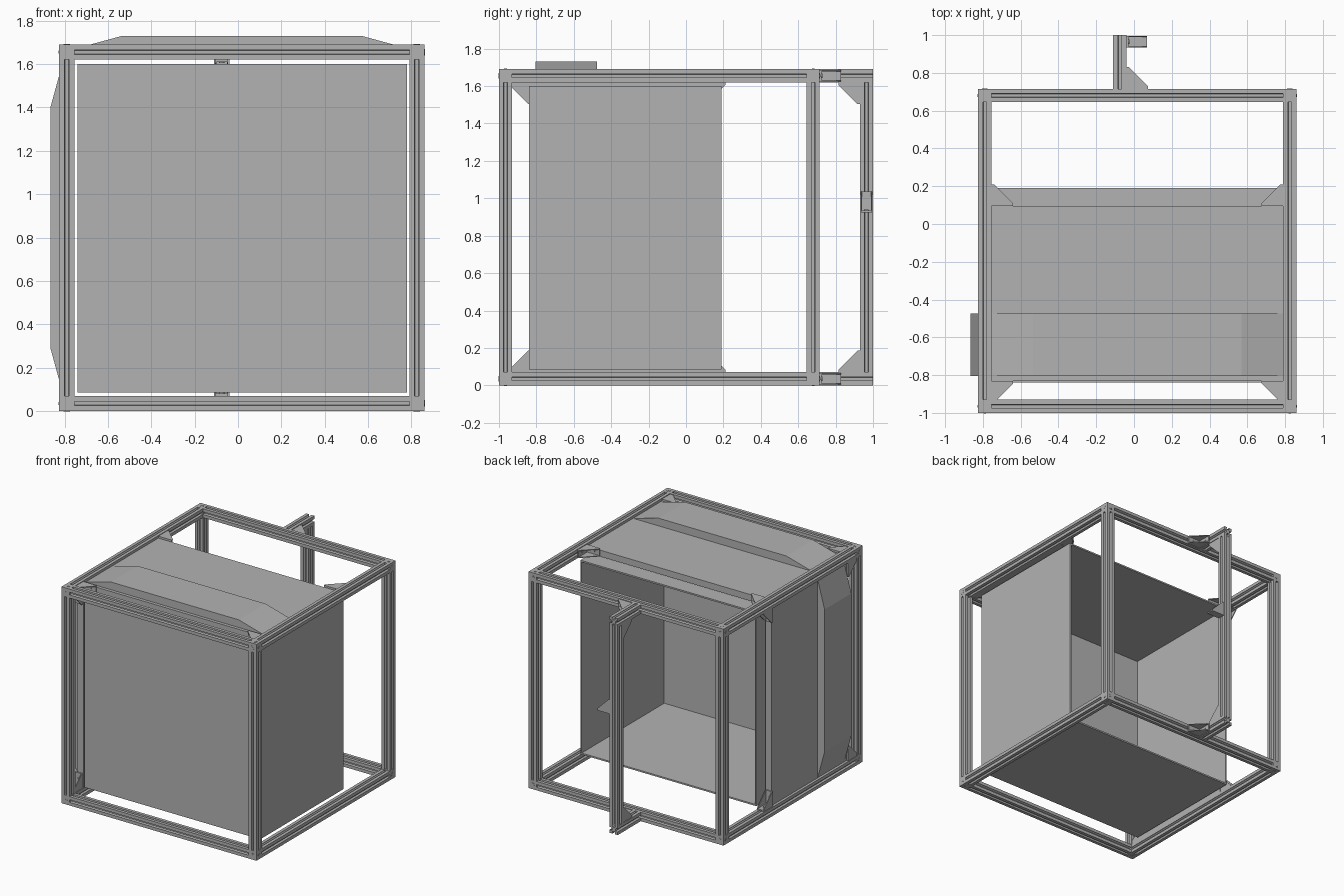
import bpy
import bmesh
from math import pi
from mathutils import Vector, Matrix

cube = bpy.data.objects.get("Cube")
if cube:
    bpy.data.objects.remove(cube, do_unlink=True)

grey = bpy.data.materials.new("light_grey")
grey.use_nodes = True
grey.diffuse_color = (0.45, 0.45, 0.45, 1)
grey.node_tree.nodes["Principled BSDF"].inputs["Base Color"].default_value = (0.45, 0.45, 0.45, 1)

X, Y, Z = Vector((1, 0, 0)), Vector((0, 1, 0)), Vector((0, 0, 1))
T = 0.07                      # width of the frame bars
H = T / 2
LEFT, RIGHT = -0.79, 0.825    # centre lines of the frame
FRONT, BACK = -0.965, 0.68
LOW, HIGH = H, 1.655


def finish(name, bm):
    bmesh.ops.recalc_face_normals(bm, faces=bm.faces)
    mesh = bpy.data.meshes.new(name)
    bm.to_mesh(mesh)
    bm.free()
    mesh.materials.append(grey)
    obj = bpy.data.objects.new(name, mesh)
    bpy.context.collection.objects.link(obj)
    return obj


def add_prism(bm, points, origin, u, v, sweep):
    """Extrude a 2D outline, drawn along u and v, by the sweep vector."""
    verts = [bm.verts.new(origin + u * a + v * b) for a, b in points]
    face = bm.faces.new(verts)
    out = bmesh.ops.extrude_face_region(bm, geom=[face], use_keep_orig=True)
    moved = [g for g in out["geom"] if isinstance(g, bmesh.types.BMVert)]
    bmesh.ops.translate(bm, verts=moved, vec=sweep)


def add_box(bm, lo, hi):
    lo, hi = Vector(lo), Vector(hi)
    mat = Matrix.Translation((lo + hi) / 2) @ Matrix.Diagonal((*(hi - lo), 1))
    bmesh.ops.create_cube(bm, size=1, matrix=mat)


def add_disc(bm, centre, axis, radius, depth):
    rot = axis.to_track_quat("Z", "Y").to_matrix().to_4x4()
    bmesh.ops.create_cone(bm, cap_ends=True, segments=16, radius1=radius, radius2=radius,
                          depth=depth, matrix=Matrix.Translation(centre) @ rot)


# Slotted bar cross-section: one side repeated four times
side = [(-H, H), (-0.01, H), (-0.01, 0.029), (-0.016, 0.029), (-0.008, 0.016),
        (0.008, 0.016), (0.016, 0.029), (0.01, 0.029), (0.01, H)]
section = []
for turn in range(4):
    rot = Matrix.Rotation(-turn * pi / 2, 2)
    section += [tuple(rot @ Vector(p)) for p in side]


def bar(name, start, end):
    start, end = Vector(start), Vector(end)
    d = (end - start).normalized()
    u = Y if abs(d.x) > 0.5 else X
    bm = bmesh.new()
    add_prism(bm, section, start, u, d.cross(u), end - start)
    finish(name, bm)


def bracket(name, origin, u, v, w, size=0.115, width=0.06):
    """Corner bracket: two legs along u and v, with a cheek on each edge along w."""
    o, t, lip = Vector(origin), 0.01, 0.014
    bm = bmesh.new()
    angle = [(0, 0), (size, 0), (size, t), (t, t), (t, size), (0, size)]
    cheek = [(0, 0), (size, 0), (size, lip), (lip, size), (0, size)]
    add_prism(bm, angle, o, u, v, w * width)
    for offset in (0, width - 0.006):
        add_prism(bm, cheek, o + w * offset, u, v, w * 0.006)
    # screw heads on the legs
    for a, b in ((u, v), (v, u)):
        add_disc(bm, o + a * 0.065 + w * width / 2 + b * (t + 0.002), b, 0.012, 0.006)
    finish(name, bm)


# Frame bars
for y, yn in ((FRONT, "front"), (BACK, "back")):
    for z, zn in ((LOW, "bottom"), (HIGH, "top")):
        bar(f"{yn}_{zn}_bar", (LEFT + H, y, z), (RIGHT - H, y, z))
for x, xn in ((LEFT, "right"), (RIGHT, "left")):
    for z, zn in ((LOW, "bottom"), (HIGH, "top")):
        bar(f"{xn}_{zn}_bar", (x, FRONT + H, z), (x, BACK - H, z))
    for y, yn in ((FRONT, "front"), (BACK, "back")):
        bar(f"{xn}_{yn}_post", (x, y, LOW + H), (x, y, HIGH - H))

# Corner blocks with a round screw hole on every outer face
bm = bmesh.new()
for x, sx in ((LEFT, -1), (RIGHT, 1)):
    for y, sy in ((FRONT, -1), (BACK, 1)):
        for z, sz in ((LOW, -1), (HIGH, 1)):
            c = Vector((x, y, z))
            add_box(bm, c - Vector((H, H, H)), c + Vector((H, H, H)))
            for axis in (X * sx, Y * sy, Z * sz):
                add_disc(bm, c + axis * H, axis, 0.015, 0.003)
                add_disc(bm, c + axis * H, axis, 0.007, 0.006)
finish("corner_blocks", bm)

# Rear outrigger
ARM_X, ARM_Y = -0.075, 0.965
for z, zn in ((LOW, "lower"), (HIGH, "upper")):
    bar(f"{zn}_rear_arm", (ARM_X, BACK + H, z), (ARM_X, 1.0, z))
    bracket(f"{zn}_arm_bracket", (ARM_X + H, BACK + H, z - 0.03), X, Y, Z)
bar("rear_post", (ARM_X, ARM_Y, LOW + H), (ARM_X, ARM_Y, HIGH - H))
bracket("lower_post_bracket", (ARM_X - 0.03, ARM_Y - H, LOW + H), -Y, Z, X)
bracket("upper_post_bracket", (ARM_X - 0.03, ARM_Y - H, HIGH - H), -Y, -Z, X)
bracket("middle_post_bracket", (ARM_X + H, ARM_Y - 0.03, 0.925), X, Z, Y, size=0.11)

# Box open at the back
x0, x1, y0, y1, z0, z1, t = -0.74, 0.78, -0.84, 0.19, 0.085, 1.6, 0.012
bm = bmesh.new()
add_box(bm, (x0, y0, z0), (x1, y0 + t, z1))
add_box(bm, (x0, y0 + t, z0), (x0 + t, y1, z1))
add_box(bm, (x1 - t, y0 + t, z0), (x1, y1, z1))
add_box(bm, (x0 + t, y0 + t, z0), (x1 - t, y1, z0 + t))
add_box(bm, (x0 + t, y0 + t, z1 - t), (x1 - t, y1, z1))
finish("open_box", bm)


# Slabs with a raised tapered hump, on the top and on one side
def slab(name, lo, hi, origin, along, out):
    bm = bmesh.new()
    add_prism(bm, [(lo, 0), (hi, 0), (hi, 0.05), (lo, 0.05)],
              origin + Y * -0.83, along, out, Y * 0.925)
    add_prism(bm, [(lo, 0.045), (hi, 0.045), (hi, 0.05), (hi - 0.22, 0.11),
                   (lo + 0.22, 0.11), (lo, 0.05)],
              origin + Y * -0.805, along, out, Y * 0.33)
    finish(name, bm)


slab("top_slab", -0.755, 0.79, Z * 1.62, X, Z)
slab("side_slab", 0.07, 1.62, X * -0.755, Z, -X)

# Brackets holding the slabs in the frame
for y, d, yn in ((-0.83, -Y, "front"), (0.095, Y, "back")):
    bracket(f"top_{yn}_right_bracket", (LEFT + H, y, 1.625), X, d, Z)
    bracket(f"top_{yn}_left_bracket", (RIGHT - H, y, 1.625), -X, d, Z)
    bracket(f"side_{yn}_lower_bracket", (LEFT - 0.03, y, LOW + H), Z, d, X)
    bracket(f"side_{yn}_upper_bracket", (LEFT - 0.03, y, HIGH - H), -Z, d, X)
